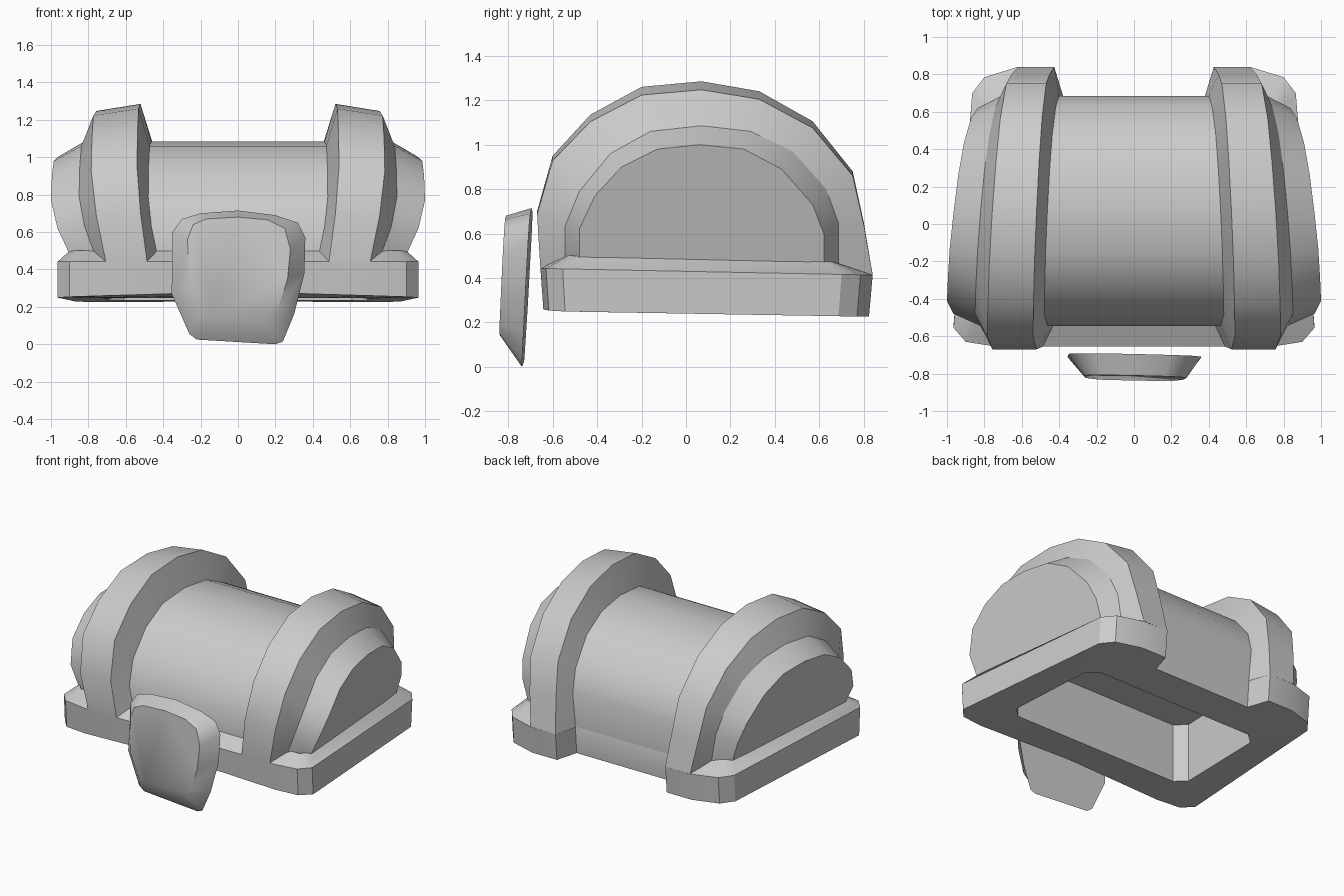
import bpy, bmesh, math

if "Cube" in bpy.data.objects:
    bpy.data.objects.remove(bpy.data.objects["Cube"])


def loft(name, loops, closed, caps=(False, False), angle=32):
    """Skin a row of equal-length point loops, optionally capping the ends."""
    bm = bmesh.new()
    rows = [[bm.verts.new(p) for p in loop] for loop in loops]
    n = len(rows[0])
    for a, b in zip(rows, rows[1:]):
        for i in range(n if closed else n - 1):
            j = (i + 1) % n
            bm.faces.new((a[i], a[j], b[j], b[i]))
    if caps[0]:
        bm.faces.new(rows[0])
    if caps[1]:
        bm.faces.new(rows[-1])
    bmesh.ops.recalc_face_normals(bm, faces=bm.faces)
    me = bpy.data.meshes.new(name)
    bm.to_mesh(me)
    bm.free()
    me.shade_smooth()
    me.set_sharp_from_angle(angle=math.radians(angle))
    ob = bpy.data.objects.new(name, me)
    bpy.context.collection.objects.link(ob)
    return ob


# Arch profiles (y, z) from front to back: end panel, barrel, raised band
END = [(-.48, .48), (-.48, .62), (-.41, .77), (-.29, .90), (-.13, .98), (.06, 1.0),
       (.26, .98), (.43, .89), (.57, .73), (.62, .60), (.62, .45)]
BARREL = [(-.545, .48), (-.545, .63), (-.48, .79), (-.34, .96), (-.16, 1.06), (.07, 1.085),
          (.29, 1.06), (.48, .97), (.63, .80), (.685, .65), (.685, .42)]
BAND = [(-.655, .44), (-.67, .70), (-.60, .95), (-.43, 1.135), (-.20, 1.26), (.07, 1.285),
        (.33, 1.24), (.57, 1.105), (.75, .88), (.80, .65), (.84, .413)]
BAND_LOW = [(y, .44 + (z - .44) * .955) for y, z in BAND]
# Width of the lid along the arch
WIDTH = [.90, .965, 1.0, .995, .985, .965, .94, .91, .87, .835, .79]

half = [(1.0, END), (.85, BARREL), (.785, BAND_LOW), (.54, BAND), (.48, BARREL)]
sections = half + [(-x, p) for x, p in reversed(half)]
lid = loft("lid", [[(x * w, y, z) for w, (y, z) in zip(WIDTH, p)] for x, p in sections],
           False, (True, True))


def mirror_loop(pts, zfun, ys=1.0):
    """Full loop from a right-hand half outline that starts and ends on x = 0."""
    full = pts + [(-x, y) for x, y in reversed(pts[1:-1])]
    return [(x, y * ys, zfun(x, y)) for x, y in full]


# Rim frame with a pocket underneath
outer = [(0, -.655), (.74, -.655), (.90, -.63), (.965, -.555), (.865, .70), (.80, .785),
         (.62, .84), (.427, .84), (.38, .685), (0, .685)]
top_in = [(0, -.54), (.72, -.54), (.85, -.53), (.90, -.47), (.79, .61), (.74, .65),
          (.60, .66), (.42, .66), (.38, .66), (0, .66)]
hole = [(0, -.38), (.4, -.38), (.645, -.38), (.715, -.31), (.69, .33), (.61, .40),
        (.45, .40), (.35, .40), (.2, .40), (0, .40)]


def z_bottom(x, y):
    return .24 - .017 * y + (.03 * (1 - abs(x)) if y < -.6 else 0)


def z_top(x, y):
    return .43 - .02 * y


frame = loft("rim_frame", [
    mirror_loop(top_in, lambda x, y: z_top(x, y) + .06),
    mirror_loop(outer, z_top),
    mirror_loop(outer, z_bottom, .98),
    mirror_loop(hole, z_bottom),
    mirror_loop(hole, lambda x, y: .66)], True, (False, True))

# Latch plate, tapering towards its front face
back = [(-.35, .60), (-.30, .67), (-.20, .70), (0, .715), (.20, .69), (.32, .65), (.36, .57),
        (.355, .38), (.30, .16), (.24, .015), (.20, 0), (-.22, .025), (-.26, .055), (-.355, .27)]
face = [(-.27, .56), (-.24, .64), (-.17, .67), (0, .68), (.16, .665), (.25, .62), (.28, .51),
        (.265, .35), (.215, .19), (.17, .15), (.12, .145), (-.14, .145), (-.19, .17), (-.26, .32)]
latch = loft("latch_plate", [
    [(x, -.695 - .055 * (.71 - z) - .02 * x, z) for x, z in back],
    [(x, -.81 - .05 * (.68 - z) - .02 * x, z) for x, z in face]], True, (True, True), 48)
